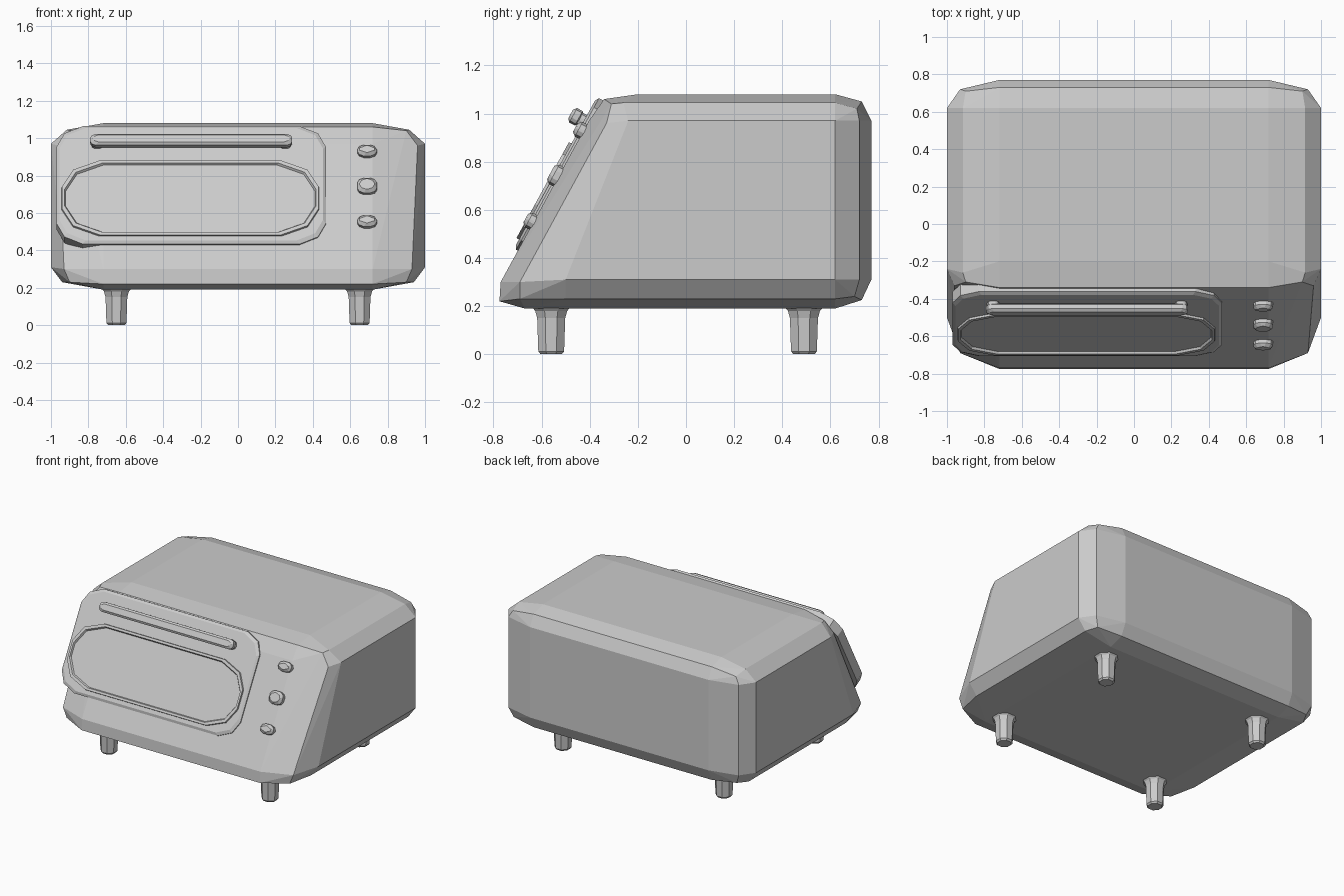
import bpy, bmesh, math
from mathutils import Vector

if "Cube" in bpy.data.objects:
    bpy.data.objects.remove(bpy.data.objects["Cube"])

grey = bpy.data.materials.new("light grey")
grey.use_nodes = True
grey.diffuse_color = (0.6, 0.6, 0.6, 1)
grey.node_tree.nodes["Principled BSDF"].inputs["Base Color"].default_value = (0.6, 0.6, 0.6, 1)

SLOPE = 0.547                                  # lean of the front panel, dy per dz
NORMAL = Vector((0, -1, SLOPE)).normalized()


def finish(name, bm):
    bmesh.ops.recalc_face_normals(bm, faces=bm.faces)
    mesh = bpy.data.meshes.new(name)
    bm.to_mesh(mesh)
    bm.free()
    mesh.materials.append(grey)
    ob = bpy.data.objects.new(name, mesh)
    bpy.context.collection.objects.link(ob)
    return ob


def loft(name, rings):
    """Skin a list of equal-length rings and cap both ends."""
    bm = bmesh.new()
    rows = [[bm.verts.new(p) for p in ring] for ring in rings]
    n = len(rows[0])
    for a, b in zip(rows, rows[1:]):
        for i in range(n):
            j = (i + 1) % n
            bm.faces.new((a[i], a[j], b[j], b[i]))
    bm.faces.new(rows[0])
    bm.faces.new(rows[-1])
    return finish(name, bm)


def on_panel(x, z, height):
    return Vector((x, -0.77 + (z - 0.30) * SLOPE, z)) + NORMAL * height


def rounded(x0, x1, z0, z1, cx, cz):
    """Rectangle outline with three-point soft corners."""
    corner = [(0, cz), (cx * 0.3, cz * 0.35), (cx, 0)]
    pts = []
    for x, z, sx, sz, flip in ((x0, z0, 1, 1, 1), (x1, z0, -1, 1, -1),
                               (x1, z1, -1, -1, 1), (x0, z1, 1, -1, -1)):
        pts += [(x + sx * dx, z + sz * dz) for dx, dz in corner[::flip]]
    return pts


def panel_part(name, x0, x1, z0, z1, cx, cz, layers):
    """Part on the sloped front; layers are (inset, height above panel)."""
    rings = []
    for inset, h in layers:
        outline = rounded(x0 + inset, x1 - inset, z0 + inset, z1 - inset, cx, cz)
        rings.append([on_panel(x, z, h) for x, z in outline])
    return loft(name, rings)


# Body: hull of softened corners, mirrored left to right
corners = (
    # back top
    (0.72, 0.62, 1.08), (1.0, 0.62, 0.97), (0.72, 0.77, 0.97), (0.915, 0.62, 1.045),
    (0.72, 0.73, 1.05), (0.93, 0.72, 0.97), (0.9, 0.71, 1.02),
    # back bottom
    (0.72, 0.62, 0.19), (1.0, 0.62, 0.31), (0.72, 0.77, 0.31), (0.94, 0.62, 0.23),
    (0.72, 0.73, 0.225), (0.93, 0.72, 0.31), (0.9, 0.7, 0.24),
    # front top
    (0.72, -0.2, 1.08), (1.0, -0.24, 0.97), (0.72, -0.403, 0.97), (0.915, -0.26, 1.045),
    (0.72, -0.34, 1.06), (0.96, -0.33, 0.96), (0.9, -0.31, 1.04),
    # front bottom
    (0.72, -0.67, 0.19), (1.0, -0.5, 0.31), (0.72, -0.77, 0.30), (0.94, -0.5, 0.23),
    (0.72, -0.775, 0.22), (0.93, -0.69, 0.30), (0.9, -0.69, 0.23),
)
bm = bmesh.new()
for x, y, z in corners:
    for side in (1, -1):
        bm.verts.new((side * x, y, z))
bmesh.ops.convex_hull(bm, input=bm.verts)
bmesh.ops.dissolve_limit(bm, angle_limit=math.radians(1), verts=bm.verts, edges=bm.edges)
finish("body", bm)

# Door with a bevelled rim, and the framed window set in it
panel_part("door", -0.97, 0.47, 0.43, 1.06, 0.14, 0.11,
           [(0, -0.06), (0, 0.008), (0.015, 0.018)])
panel_part("window", -0.945, 0.435, 0.465, 0.87, 0.2, 0.14,
           [(0, 0), (0.004, 0.03), (0.018, 0.03), (0.026, 0.012)])

# Handle bar with a post at each end
panel_part("handle_bar", -0.79, 0.29, 0.93, 0.99, 0.03, 0.02,
           [(0.012, 0.03), (0, 0.042), (0, 0.068), (0.012, 0.08)])
for name, x in (("handle_post_right", -0.785), ("handle_post_left", 0.22)):
    panel_part(name, x, x + 0.065, 0.935, 0.985, 0.02, 0.02, [(0, 0), (0, 0.05)])

# Control knobs
for i, (z, r) in enumerate(((0.925, 0.03), (0.738, 0.04), (0.548, 0.03))):
    panel_part("knob_%d" % (i + 1), 0.638, 0.742, z - r, z + r, 0.035, 0.025,
               [(0, -0.01), (0, 0.02), (0.012, 0.036)])

# Tapered eight-sided legs flaring into the base
for row, y in (("front", -0.56), ("back", 0.49)):
    for side, x in (("left", 0.65), ("right", -0.65)):
        rings = []
        for r, z in ((0.048, 0), (0.058, 0.012), (0.063, 0.15), (0.072, 0.18), (0.09, 0.2)):
            rings.append([(x + r * math.cos(a), y + r * math.sin(a), z)
                          for a in (math.pi * (k + 0.5) / 4 for k in range(8))])
        loft("leg_%s_%s" % (row, side), rings)
